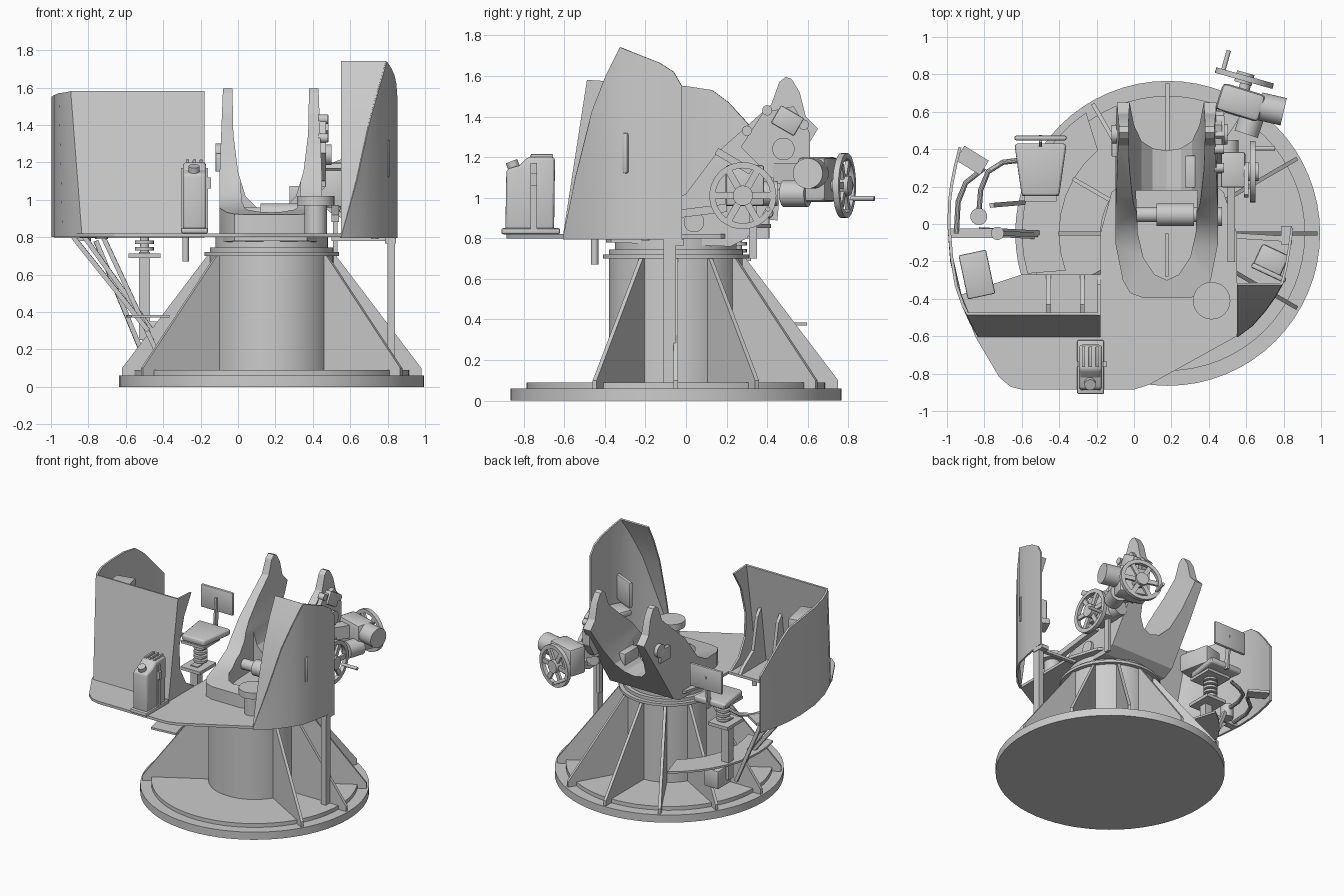
import bpy, bmesh, math
from mathutils import Vector, Matrix

if "Cube" in bpy.data.objects:
    bpy.data.objects.remove(bpy.data.objects["Cube"])

CX, CY = 0.18, -0.05          # pedestal axis


def make(name, bm):
    bmesh.ops.recalc_face_normals(bm, faces=bm.faces)
    me = bpy.data.meshes.new(name)
    bm.to_mesh(me)
    bm.free()
    ob = bpy.data.objects.new(name, me)
    bpy.context.collection.objects.link(ob)
    return ob


def bevel(ob, w, seg=2):
    m = ob.modifiers.new("bevel", 'BEVEL')
    m.width, m.segments = w, seg
    return ob


def box(name, c, s, rz=0, bev=0, rx=0):
    bm = bmesh.new()
    mat = (Matrix.Translation(c) @ Matrix.Rotation(math.radians(rz), 4, 'Z')
           @ Matrix.Rotation(math.radians(rx), 4, 'X') @ Matrix.Diagonal((*s, 1)))
    bmesh.ops.create_cube(bm, size=1, matrix=mat)
    ob = make(name, bm)
    return bevel(ob, bev) if bev else ob


def cyl(name, p, q, r, r2=None, seg=32):
    p, q = Vector(p), Vector(q)
    d = q - p
    bm = bmesh.new()
    mat = Matrix.Translation((p + q) / 2) @ d.to_track_quat('Z', 'Y').to_matrix().to_4x4()
    bmesh.ops.create_cone(bm, cap_ends=True, segments=seg, radius1=r,
                          radius2=r if r2 is None else r2, depth=d.length, matrix=mat)
    return make(name, bm)


def beam(name, p, q, w, h):
    p, q = Vector(p), Vector(q)
    d = q - p
    bm = bmesh.new()
    mat = (Matrix.Translation((p + q) / 2) @ d.to_track_quat('Z', 'Y').to_matrix().to_4x4()
           @ Matrix.Diagonal((w, h, d.length, 1)))
    bmesh.ops.create_cube(bm, size=1, matrix=mat)
    return make(name, bm)


def prism(name, pts, axis, a, b):
    place = {'x': lambda u, v, t: (t, u, v), 'y': lambda u, v, t: (u, t, v),
             'z': lambda u, v, t: (u, v, t)}[axis]
    bm = bmesh.new()
    lo = [bm.verts.new(place(u, v, a)) for u, v in pts]
    hi = [bm.verts.new(place(u, v, b)) for u, v in pts]
    bm.faces.new(lo)
    bm.faces.new(hi)
    for i in range(len(pts)):
        j = (i + 1) % len(pts)
        bm.faces.new((lo[i], lo[j], hi[j], hi[i]))
    return make(name, bm)


def sheet(name, bottoms, tops, thick):
    bm = bmesh.new()
    lo = [bm.verts.new(p) for p in bottoms]
    hi = [bm.verts.new(p) for p in tops]
    for i in range(len(lo) - 1):
        bm.faces.new((lo[i], lo[i + 1], hi[i + 1], hi[i]))
    m = make(name, bm).modifiers.new("thickness", 'SOLIDIFY')
    m.thickness, m.offset = thick, 0


def pipe(name, pts, r):
    cu = bpy.data.curves.new(name, 'CURVE')
    cu.dimensions, cu.bevel_depth, cu.bevel_resolution = '3D', r, 3
    sp = cu.splines.new('POLY')
    sp.points.add(len(pts) - 1)
    for p, c in zip(sp.points, pts):
        p.co = (*c, 1)
    bpy.context.collection.objects.link(bpy.data.objects.new(name, cu))


def carve(ob, cutter, op):
    m = ob.modifiers.new("carve", 'BOOLEAN')
    m.operation, m.object, m.solver = op, cutter, 'EXACT'
    bpy.context.view_layer.objects.active = ob
    bpy.ops.object.modifier_apply(modifier="carve")
    bpy.data.objects.remove(cutter)


def handwheel(name, c, n, r):
    # flat rim, hub, six spokes and a handle around axis n
    c, n = Vector(c), Vector(n).normalized()
    u = n.cross(Vector((0, 0, 1))).normalized()
    v = n.cross(u)
    bm = bmesh.new()
    N, rings = 36, []
    for i in range(N):
        a = 2 * math.pi * i / N
        d = u * math.cos(a) + v * math.sin(a)
        rings.append([bm.verts.new(c + d * rr + n * h) for rr, h in
                      ((r, -.015), (r, .015), (r * .82, .015), (r * .82, -.015))])
    for i in range(N):
        A, B = rings[i], rings[(i + 1) % N]
        for k in range(4):
            bm.faces.new((A[k], B[k], B[(k + 1) % 4], A[(k + 1) % 4]))
    make(name + "_rim", bm)
    cyl(name + "_hub", c - n * .03, c + n * .03, r * .3)
    for i in range(6):
        a = math.pi * i / 3
        d = u * math.cos(a) + v * math.sin(a)
        w = beam(name + "_spoke", (0, 0, r * .2), (0, 0, r * .86), .034, .018)
        w.matrix_world = Matrix.Translation(c) @ Matrix((n.cross(d), n, d)).transposed().to_4x4()
    h = c + (u * -.75 - Vector((0, 0, 1)) * .4) * r
    cyl(name + "_handle", h, h + n * .12, .012, seg=12)


# Pedestal
def disc(name, z0, z1, r, r2=None):
    return cyl(name, (CX, CY, z0), (CX, CY, z1), r, r2, 64)
disc("base_plate", 0, .06, .815)
disc("base_ring", .06, .09, .735)
disc("pedestal_drum", .08, .71, .33)
disc("top_flange", .70, .72, .36)
disc("bearing_ring", .72, .745, .33)
disc("turntable", .74, .80, .30)
for deg in range(-30, 211, 30):
    rib = prism("pedestal_rib", [(.3, .06), (.80, .06), (.80, .10), (.345, .70), (.3, .70)],
                'y', -.011, .011)
    rib.matrix_world = Matrix.Translation((CX, CY, 0)) @ Matrix.Rotation(math.radians(deg), 4, 'Z')

# Rotating platform
prism("platform", [(-.85, -.6), (-.72, -.82), (-.66, -.87), (-.6, -.885), (0, -.885), (.08, -.86),
                   (.55, -.6), (.55, -.05), (.48, .17), (.35, .27), (.0, .27), (-.12, .17),
                   (-.18, -.05), (-.18, -.27), (-.6, -.27), (-.93, -.38)], 'z', .80, .82)

# Trunnion yoke: front U section trimmed by the side and plan profiles
half = [(-.1, .75), (-.1, 1.1), (-.08, 1.6), (-.03, 1.6), (-.025, 1.35), (0, 1.15), (.04, 1.02), (.1, .96)]
yoke = prism("trunnion_yoke", half + [(.175, .94)] + [(.35 - x, z) for x, z in reversed(half)], 'y', -.6, .8)
carve(yoke, prism("side_trim", [(-.4, .78), (.22, .76), (.3, .8), (.62, 1.29), (.65, 1.34), (.59, 1.4),
                                (.56, 1.52), (.52, 1.585), (.49, 1.595), (.46, 1.57), (.42, 1.46), (.15, 1.22),
                                (0, 1.02), (-.12, .955), (-.4, .92)], 'x', -.3, .7), 'INTERSECT')
front = [(-.2, .9), (-.2, .0), (-.1, -.1), (-.06, -.3), (-.02, -.37), (.05, -.395)]
carve(yoke, prism("plan_trim", front + [(.35 - x, y) for x, y in reversed(front)], 'z', .7, 1.7), 'INTERSECT')
well = [(.01, .18), (.02, -.05), (.05, -.18), (.11, -.27)]
carve(yoke, prism("well_trim", well + [(.175, -.3)] + [(.35 - x, y) for x, y in reversed(well)],
                  'z', .83, 1.7), 'DIFFERENCE')
cyl("cross_shaft", (.0, .05, .92), (.36, .05, .92), .04)
cyl("shaft_gearcase", (.12, .05, .92), (.32, .05, .92), .06)
beam("well_web", (.175, -.28, .84), (.175, -.05, .84), .02, .03)
box("yoke_box", (.33, .28, 1.03), (.11, .17, .09), bev=.005)
cyl("yoke_boss", (.42, .04, .88), (.47, .04, .88), .05)
cyl("yoke_pad", (-.12, .48, 1.25), (-.08, .48, 1.25), .05)
box("yoke_left_bracket", (-.1, .42, 1.2), (.04, .12, .1), bev=.005)

# Left shield with return plate
cols = [(-.18, -.6, -.18, -.48, 1.58), (-.83, -.6, -.89, -.48, 1.58), (-.87, -.53, -.915, -.43, 1.575),
        (-.93, -.38, -.95, -.33, 1.57), (-.975, -.2, -.975, -.18, 1.56), (-.99, 0, -.99, 0, 1.55),
        (-.985, .13, -.985, .13, 1.53), (-.975, .21, -.975, .21, 1.47), (-.955, .31, -.955, .31, 1.36),
        (-.93, .41, -.93, .41, 1.24)]
sheet("left_shield", [(a, b, .80) for a, b, *_ in cols], [(c, d, z) for *_, c, d, z in cols], .016)
prism("left_shield_return", [(-.6, .8), (-.48, 1.58), (-.32, 1.57), (-.41, 1.42), (-.47, 1.2),
                             (-.46, 1.02), (-.39, .89), (-.27, .81)], 'x', -.195, -.18)
for x in (-.47, -.29):
    prism("shield_bracket", [(-.58, .82), (-.27, .82), (-.3, .86), (-.43, .95), (-.48, 1.2), (-.52, 1.25)],
          'x', x, x + .025)
box("ready_box", (-.84, -.27, 1.38), (.15, .24, .14), 12, .008)

# Right shield: curved wall closed by a sloping front panel
plan = [(.55, -.6), (.63, -.54), (.70, -.46), (.75, -.39), (.79, -.32)]
zs = [.8, 1.1, 1.42, 1.6, 1.74]
wall = plan + [(.815, -.22), (.83, -.13), (.84, -.06), (.845, -.02)]
tops = zs + [1.70, 1.665, 1.62, 1.55]
sheet("right_shield_wall", [(x, y, .795) for x, y in wall],
      [(x, y, max(z, .81)) for (x, y), z in zip(wall, tops)], .014)
sheet("right_shield_front", [(.55, y, z) for (x, y), z in zip(plan, zs)],
      [(x + .001, y, z) for (x, y), z in zip(plan, zs)], .012)
beam("right_support_post", (.82, -.08, .06), (.82, -.08, .8), .04, .06)
box("post_bracket", (.815, -.06, .78), (.06, .1, .03))
beam("post_tie", (.5, -.06, .79), (.82, -.08, .79), .03, .02)
box("right_seat", (.73, -.2, 1.08), (.16, .14, .05), -25, .015)
box("right_seat_back", (.72, -.26, 1.22), (.2, .03, .2), -25, .01)
cyl("right_seat_stem", (.73, -.2, .79), (.73, -.2, 1.06), .02)
cyl("pedestal_stool_top", (.415, -.41, .97), (.415, -.41, 1.02), .1)
cyl("pedestal_stool_stem", (.415, -.41, .82), (.415, -.41, .98), .06)

# Canister on the front deck
can = prism("canister", [(-.89, .84), (-.65, .84), (-.645, 1.2), (-.78, 1.2), (-.82, 1.16), (-.885, 1.14)],
            'x', -.295, -.17)
bevel(can, .018, 3)
box("canister_tray", (-.232, -.765, .835), (.145, .29, .03), bev=.01)
for x in (-.27, -.233, -.196):
    box("canister_grip", (x, -.71, 1.205), (.018, .11, .02), bev=.004)
cyl("canister_cap", (-.235, -.845, 1.14), (-.235, -.86, 1.18), .03)
box("canister_strap", (-.232, -.75, 1.0), (.145, .03, .34))
box("canister_latch", (-.155, -.75, 1.09), (.02, .03, .06))
cyl("deck_pin", (-.28, -.45, .67), (-.28, -.45, .8), .018, seg=16)

# Left operator seat, column and foot platform
bevel(prism("seat_pad", [(-.64, .43), (-.36, .43), (-.4, .15), (-.6, .15)], 'z', .90, .95), .018, 3)
box("seat_backrest", (-.5, .46, 1.13), (.28, .025, .18), bev=.01)
beam("backrest_bar", (-.5, .43, .89), (-.5, .455, 1.15), .015, .04)
beam("seat_column", (-.5, .2, .25), (-.5, .2, .72), .06, .06)
box("column_head", (-.5, .22, .7), (.17, .2, .025))
for k in range(5):
    cyl("seat_spring", (-.5, .25, .73 + k * .034), (-.5, .25, .748 + k * .034), .05, seg=20)
cyl("spring_rod", (-.5, .25, .7), (-.5, .25, .9), .025, seg=12)
box("seat_frame", (-.5, .25, .89), (.2, .2, .02))
arc = [(.78, a) for a in range(124, 204, 8)] + [(.58, a) for a in range(200, 120, -10)]
prism("foot_plate", [(CX + r * math.cos(math.radians(a)), CY + r * math.sin(math.radians(a)))
                     for r, a in arc], 'z', .37, .385)
box("foot_box", (-.45, .25, .28), (.12, .16, .14), bev=.006)
for a, b in (((-.88, -.05, .8), (-.48, -.07, .3)), ((-.82, -.03, .8), (-.46, -.05, .3)),
             ((-.76, .1, .78), (-.52, .12, .2)), ((-.72, -.05, .8), (-.44, -.06, .2))):
    beam("support_strut", a, b, .025, .025)
beam("strut_crossbar", (-.98, -.05, .81), (-.72, -.05, .81), .05, .03)
cyl("swivel", (-.83, .04, .78), (-.83, .04, .88), .045)
cyl("swivel_arm", (-.73, -.05, .79), (-.73, -.05, .86), .035)
pipe("guard_rail", [(-.83, .05, .85), (-.82, .18, .85), (-.78, .28, .85), (-.7, .33, .85), (-.62, .34, .87)], .014)
pipe("edge_rail", [(-.95, -.05, .82), (-.94, .12, .82), (-.9, .22, .82), (-.8, .3, .82)], .014)
beam("rail_plate", (-.93, .38, .86), (-.8, .3, .86), .09, .02)

# Sight drive and handwheels on the right cheek
prism("sight_drive", [(.27, 1.25), (.38, 1.42), (.53, 1.45), (.61, 1.32), (.61, 1.2), (.55, 1.1), (.42, 1.1)],
      'x', .41, .47)
cyl("sight_drum", (.45, .48, 1.24), (.5, .48, 1.24), .055)
box("sight_scale", (.46, .5, 1.38), (.05, .13, .1), bev=.006, rx=-30)
for y, z in ((.3, 1.33), (.4, 1.43), (.58, 1.36)):
    cyl("sight_knob", (.43, y, z), (.48, y, z), .025, seg=16)
box("elevation_gearbox", (.53, .29, 1.06), (.13, .19, .2), bev=.012)
cyl("elevation_shaft", (.5, .28, 1.02), (.64, .28, 1.02), .025)
cyl("elevation_motor", (.5, .45, 1.02), (.5, .2, 1.02), .06)
beam("drive_link", (.52, -.2, .9), (.52, .2, .95), .04, .04)
beam("drive_upright", (.52, .33, .7), (.52, .33, 1.0), .025, .04)
beam("elevation_lever", (.6, .15, 1.23), (.6, .32, 1.13), .025, .035)
handwheel("elevation_wheel", (.635, .28, 1.01), (1, 0, 0), .165)
box("training_gearbox", (.57, .65, 1.09), (.24, .15, .22), -17, .025)
cyl("training_drum", (.6, .48, 1.02), (.64, .6, 1.02), .065)
cyl("training_cap", (.67, .63, 1.12), (.8, .6, 1.12), .075)
cyl("training_shaft", (.57, .65, 1.06), (.61, .8, 1.06), .03)
handwheel("training_wheel", (.59, .78, 1.06), (.27, .96, 0), .16)
beam("training_arm", (.44, .45, 1.12), (.55, .62, 1.12), .08, .1)

# Bake modifiers, then smooth curved parts and keep edges sharp
bpy.ops.object.select_all(action='SELECT')
bpy.context.view_layer.objects.active = yoke
bpy.ops.object.convert(target='MESH')
bpy.ops.object.shade_smooth_by_angle(angle=math.radians(25))
